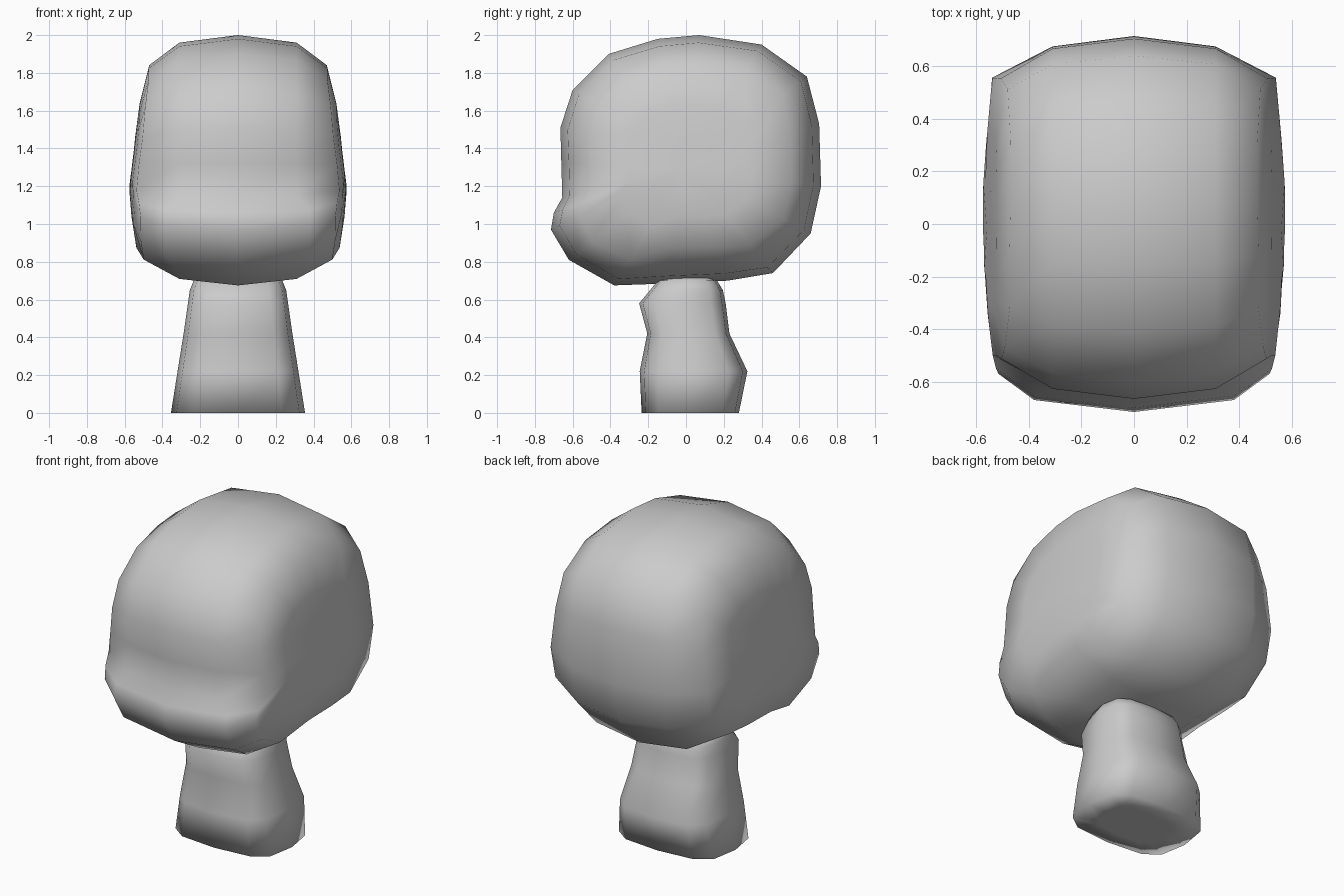
import bpy, bmesh, math

if "Cube" in bpy.data.objects:
    bpy.data.objects.remove(bpy.data.objects["Cube"])

grey = bpy.data.materials.new("plain grey")
grey.diffuse_color = (0.6, 0.6, 0.6, 1)
grey.use_nodes = True
grey.node_tree.nodes["Principled BSDF"].inputs["Base Color"].default_value = grey.diffuse_color


def interp(table, v):
    """Piecewise linear lookup."""
    if v <= table[0][0]:
        return table[0][1]
    for (a, p), (b, q) in zip(table, table[1:]):
        if v <= b:
            return p + (q - p) * (v - a) / (b - a)
    return table[-1][1]


def loft(name, rings):
    """Skin closed rings of points; cap both ends with a fan."""
    bm = bmesh.new()
    rows = [[bm.verts.new(p) for p in r] for r in rings]
    n = len(rows[0])
    for a, b in zip(rows, rows[1:]):
        for i in range(n):
            j = (i + 1) % n
            bm.faces.new((a[i], a[j], b[j], b[i]))
    for row in (rows[0], rows[-1]):
        mid = bm.verts.new([sum(v.co[k] for v in row) / n for k in range(3)])
        for i in range(n):
            bm.faces.new((row[i], row[(i + 1) % n], mid))
    bmesh.ops.recalc_face_normals(bm, faces=bm.faces)
    me = bpy.data.meshes.new(name)
    bm.to_mesh(me)
    bm.free()
    me.materials.append(grey)
    for p in me.polygons:
        p.use_smooth = True
    ob = bpy.data.objects.new(name, me)
    bpy.context.collection.objects.link(ob)


# Head: side profile (y, z) swept across x, drawn in toward the cheeks
profile = [(0.07, 2.0), (0.40, 1.95), (0.64, 1.78), (0.705, 1.53), (0.715, 1.2),
           (0.66, 0.95), (0.46, 0.74), (0.22, 0.70), (-0.1, 0.685), (-0.38, 0.675),
           (-0.62, 0.81), (-0.715, 0.97), (-0.70, 1.06), (-0.655, 1.14), (-0.66, 1.32),
           (-0.665, 1.51), (-0.60, 1.71), (-0.41, 1.90), (-0.15, 1.98)]
half_width = [(0.72, 0.45), (0.82, 0.52), (0.92, 0.555), (1.2, 0.577),
              (1.62, 0.525), (1.83, 0.475), (2.0, 0.40)]


def toward_middle(p, d):
    cy, cz = 0.0, 1.3
    dy, dz = cy - p[0], cz - p[1]
    s = d / math.hypot(dy, dz)
    return p[0] + dy * s, p[1] + dz * s


def side_x(y, z):
    return interp(half_width, z) - 0.13 * (y - 0.04) ** 2


def head_half():
    front, corner, cheek, inner = [], [], [], []
    for p in profile:
        mouth = p[0] < -0.6 and p[1] < 1.1
        y, z = toward_middle(p, 0.05 if mouth else 0.04)
        front.append((0.38 if mouth else 0.31, y, z))
        under_jaw = -0.2 < p[0] < 0.5 and p[1] < 0.8
        y, z = toward_middle(p, 0.19 if under_jaw else 0.16)
        corner.append((side_x(y, z), y, z))
        for ring, k in ((cheek, 0.62), (inner, 0.3)):
            yy, zz = y * k, 1.3 + (z - 1.3) * k
            ring.append((side_x(yy, zz), yy, zz))
    return [front, corner, cheek, inner]


half = head_half()
left = [[(-x, y, z) for x, y, z in r] for r in reversed(half)]
loft("head", left + [[(0, y, z) for y, z in profile]] + half)

# Neck: rounded-rectangle sections (z, half width, front y, back y)
sections = [(0.0, 0.20, -0.13, 0.16), (0.0, 0.355, -0.235, 0.28),
            (0.22, 0.32, -0.245, 0.325), (0.42, 0.288, -0.205, 0.23),
            (0.58, 0.265, -0.248, 0.21), (0.65, 0.255, -0.19, 0.195),
            (0.70, 0.235, -0.15, 0.165), (0.73, 0.14, -0.08, 0.10)]


def power(v):
    return math.copysign(abs(v) ** 0.6, v) if abs(v) > 1e-6 else 0.0


rings = []
for z, w, f, b in sections:
    ring = []
    for i in range(12):
        a = math.tau * i / 12
        ring.append((w * power(math.cos(a)),
                     (f + b) / 2 + (b - f) / 2 * power(math.sin(a)), z))
    rings.append(ring)
loft("neck", rings)
